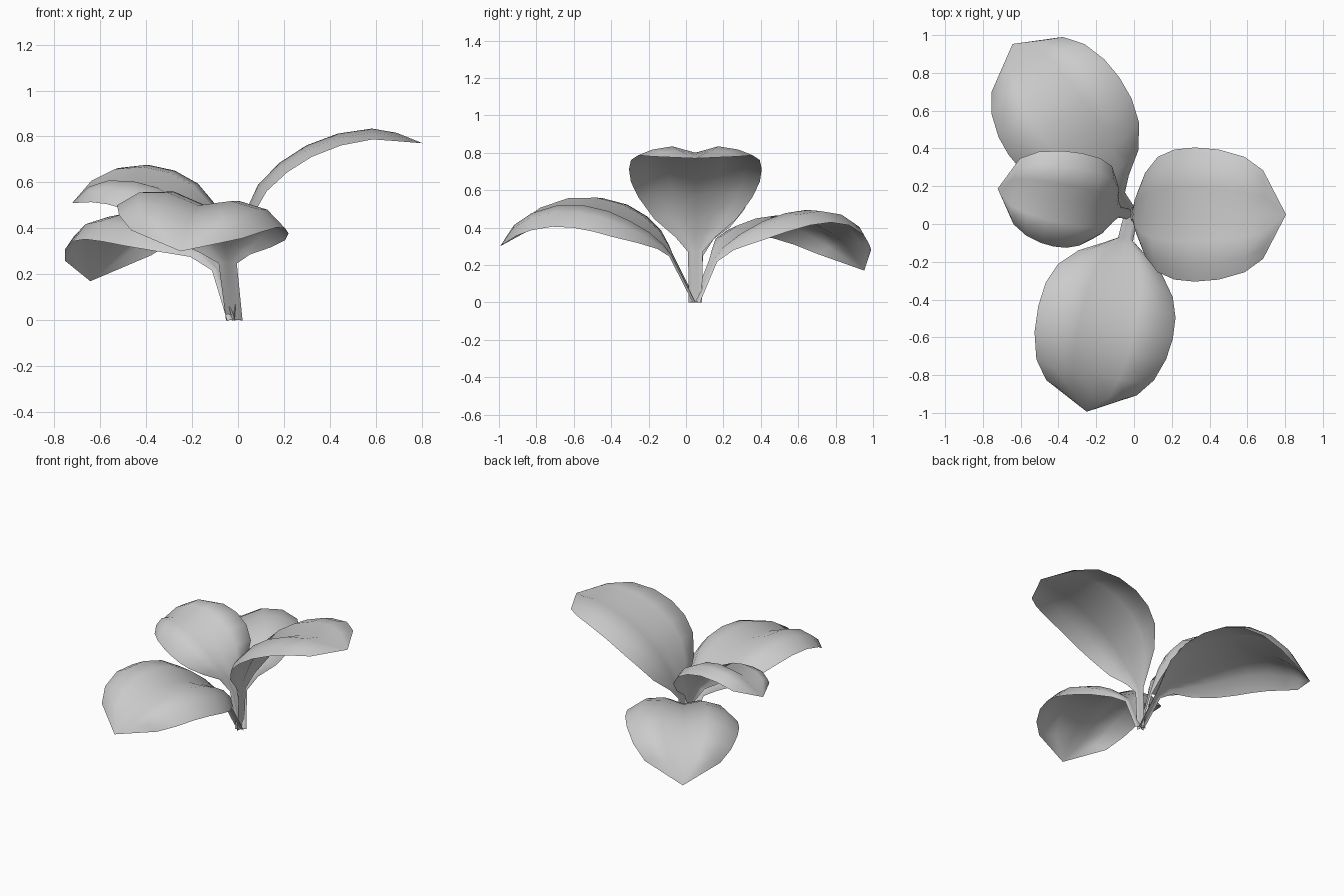
import bpy, bmesh, math
from mathutils import Vector

if "Cube" in bpy.data.objects:
    bpy.data.objects.remove(bpy.data.objects["Cube"])

# One plain grey for the whole plant
grey = bpy.data.materials.new("plain_grey")
grey.use_nodes = True
grey.diffuse_color = (0.6, 0.6, 0.6, 1)
grey.node_tree.nodes["Principled BSDF"].inputs["Base Color"].default_value = grey.diffuse_color

ROOT = Vector((-0.015, 0.05, 0))
UP = Vector((0, 0, 1))
# Relative half width from stalk foot to leaf tip, shared by all leaves
WIDTHS = (0.1, 0.11, 0.3, 0.62, 0.86, 0.97, 1, 0.97, 0.86, 0.66, 0)


def leaf(name, heading, half_width, roll, droop, spine):
    """Sheet with a sunken midrib, swept along a (distance, height) spine."""
    a = math.radians(heading)
    ahead = Vector((math.cos(a), math.sin(a), 0))
    across = UP.cross(ahead)
    points = [ROOT + ahead * d + UP * z for d, z in spine]
    # Height of the section across the blade, edge to edge
    section = ((-1, -droop), (-0.75, 0.02), (-0.4, 0.04), (0, 0),
               (0.4, 0.04), (0.75, 0.02), (1, -droop))
    bm = bmesh.new()
    rows = []
    for i, (p, w) in enumerate(zip(points, WIDTHS)):
        if w == 0:
            rows.append([bm.verts.new(p)] * len(section))
            continue
        along = (points[i + 1] - points[max(i - 1, 0)]).normalized()
        tilt = math.radians(roll) * w
        normal = along.cross(across)
        side = across * math.cos(tilt) + normal * math.sin(tilt)
        normal = along.cross(side)
        rows.append([bm.verts.new(p + side * u * w * half_width + normal * h * w)
                     for u, h in section])
    for low, high in zip(rows, rows[1:]):
        for j in range(len(section) - 1):
            corners = [low[j], low[j + 1], high[j + 1], high[j]]
            bm.faces.new(list(dict.fromkeys(corners)))
    bmesh.ops.recalc_face_normals(bm, faces=bm.faces)
    # Upper side faces the sky
    if sum(f.normal.z * f.calc_area() for f in bm.faces) < 0:
        bmesh.ops.reverse_faces(bm, faces=bm.faces)
    for f in bm.faces:
        f.smooth = True
    mesh = bpy.data.meshes.new(name)
    bm.to_mesh(mesh)
    bm.free()
    mesh.materials.append(grey)
    bpy.context.collection.objects.link(bpy.data.objects.new(name, mesh))


# Four leaves around one foot
leaf("left_leaf", 0, 0.355, 0, 0.015,
     ((0, 0), (0.01, 0.27), (0.025, 0.35), (0.065, 0.45), (0.13, 0.57), (0.22, 0.655),
      (0.33, 0.725), (0.46, 0.775), (0.6, 0.8), (0.7, 0.79), (0.82, 0.77)))
leaf("front_leaf", 257.3, 0.37, -8, 0.05,
     ((0, 0), (0.13, 0.25), (0.17, 0.3), (0.24, 0.36), (0.34, 0.42), (0.45, 0.47),
      (0.58, 0.5), (0.72, 0.5), (0.86, 0.46), (0.96, 0.4), (1.07, 0.3)))
leaf("back_leaf", 124.8, 0.36, -6, 0.05,
     ((0, 0), (0.11, 0.22), (0.17, 0.29), (0.25, 0.34), (0.37, 0.39), (0.5, 0.425),
      (0.63, 0.44), (0.76, 0.425), (0.89, 0.37), (0.99, 0.295), (1.1, 0.17)))
leaf("right_leaf", 169, 0.27, -18, 0.04,
     ((0, 0), (0.06, 0.25), (0.09, 0.34), (0.12, 0.4), (0.17, 0.47), (0.24, 0.53),
      (0.33, 0.575), (0.43, 0.6), (0.54, 0.6), (0.63, 0.57), (0.72, 0.51)))
